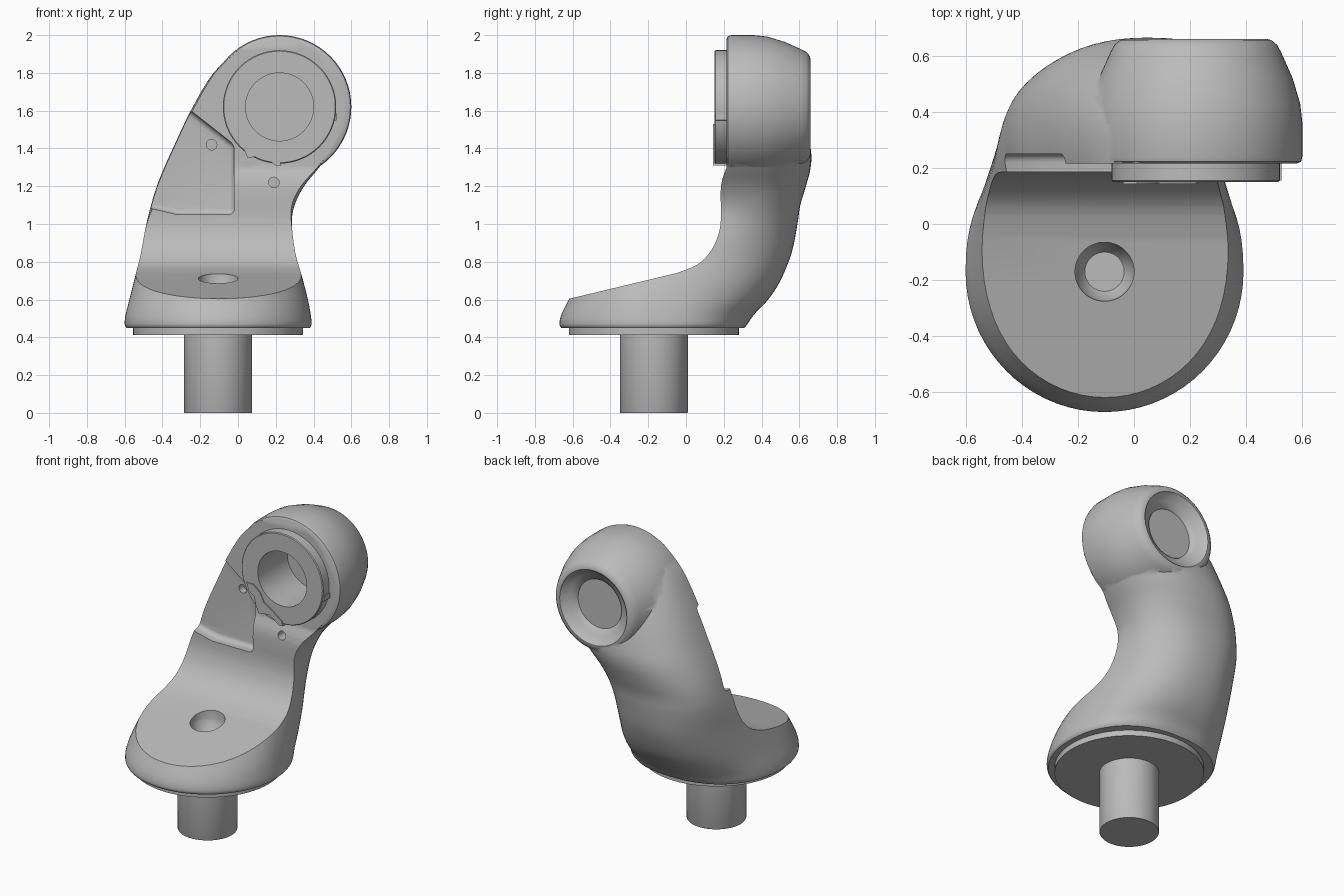
import bpy, bmesh, math
from mathutils import Vector, Matrix

cube = bpy.data.objects.get("Cube")
if cube:
    bpy.data.objects.remove(cube, do_unlink=True)

grey = bpy.data.materials.new("satin_grey")
grey.use_nodes = True
colour = (0.5, 0.5, 0.5, 1)
grey.diffuse_color = colour
grey.node_tree.nodes["Principled BSDF"].inputs["Base Color"].default_value = colour

HEAD = (0.22, 1.62)      # x, z of the eye axis
BASE = (-0.105, -0.17)   # x, y of the peg axis


def finish(name, bm):
    bmesh.ops.recalc_face_normals(bm, faces=bm.faces)
    mesh = bpy.data.meshes.new(name)
    bm.to_mesh(mesh)
    bm.free()
    mesh.materials.append(grey)
    obj = bpy.data.objects.new(name, mesh)
    bpy.context.collection.objects.link(obj)
    return obj


def skin(name, rings):
    """Closed loft through rings of equal point count."""
    bm = bmesh.new()
    loops = [[bm.verts.new(p) for p in ring] for ring in rings]
    n = len(loops[0])
    for a, b in zip(loops, loops[1:]):
        for i in range(n):
            j = (i + 1) % n
            bm.faces.new((a[i], a[j], b[j], b[i]))
    bm.faces.new(loops[0])
    bm.faces.new(loops[-1])
    return finish(name, bm)


def turned(name, profile, centre, along_y=True, sides=64):
    """Solid of revolution from (radius, position along axis) pairs."""
    rings = []
    for r, h in profile:
        ring = []
        for i in range(sides):
            t = math.tau * i / sides
            u, v = centre[0] + r * math.cos(t), centre[1] + r * math.sin(t)
            ring.append((u, h, v) if along_y else (u, v, h))
        rings.append(ring)
    return skin(name, rings)


def prism(name, outline, low, high, along_x=False):
    rings = [[(d, a, b) if along_x else (a, d, b) for a, b in outline]
             for d in (low, high)]
    return skin(name, rings)


def combine(target, tool, operation):
    mod = target.modifiers.new(operation.lower(), "BOOLEAN")
    mod.operation = operation
    mod.solver = "EXACT"
    mod.object = tool
    bpy.context.view_layer.objects.active = target
    bpy.ops.object.modifier_apply(modifier=mod.name)
    tool.hide_render = True
    bpy.data.objects.remove(tool, do_unlink=True)


def smooth_rows(rows, steps=4):
    """Catmull-Rom interpolation between rows of numbers."""
    out = []
    for k in range(len(rows) - 1):
        p0, p1 = Vector(rows[max(k - 1, 0)]), Vector(rows[k])
        p2, p3 = Vector(rows[k + 1]), Vector(rows[min(k + 2, len(rows) - 1)])
        for s in range(steps):
            t = s / steps
            out.append(p1 + (p2 - p0) * t / 2
                       + (p0 * 2 - p1 * 5 + p2 * 4 - p3) * t * t / 2
                       + (p1 * 3 - p0 - p2 * 3 + p3) * t ** 3 / 2)
    out.append(Vector(rows[-1]))
    return out


def section(row, count=72):
    """Rounded plan outline: ellipse in front, fuller curve behind."""
    z, left, right, front, mid, back = row
    ring = []
    for i in range(count):
        t = math.tau * i / count
        c, s = math.cos(t), math.sin(t)
        p = 2 / 2.3 if s > 0 else 1
        x = (left + right) / 2 + (right - left) / 2 * math.copysign(abs(c) ** p, c)
        y = mid + ((back - mid) * s ** p if s > 0 else (mid - front) * s)
        ring.append((x, y, z))
    return ring


# Arm body: height, left, right, front, widest depth, back
arm_rows = [
    (0.45, -0.59, 0.38, -0.66, -0.17, 0.31),
    (0.47, -0.60, 0.39, -0.67, -0.17, 0.325),
    (0.52, -0.595, 0.385, -0.66, -0.17, 0.36),
    (0.60, -0.575, 0.37, -0.62, -0.15, 0.435),
    (0.70, -0.55, 0.345, -0.56, -0.08, 0.50),
    (0.85, -0.515, 0.305, -0.40, 0.06, 0.56),
    (1.00, -0.485, 0.285, -0.20, 0.22, 0.59),
    (1.10, -0.46, 0.30, -0.10, 0.29, 0.605),
    (1.20, -0.43, 0.35, -0.10, 0.30, 0.635),
    (1.30, -0.39, 0.43, -0.10, 0.30, 0.66),
    (1.40, -0.345, 0.50, -0.10, 0.30, 0.66),
    (1.60, -0.25, 0.57, -0.10, 0.30, 0.62),
    (1.80, -0.13, 0.50, -0.10, 0.30, 0.54),
    (1.93, 0.01, 0.38, -0.10, 0.30, 0.44),
]
arm = skin("arm", [section(r) for r in smooth_rows(arm_rows)])

# Concave front face and sloping foot top
front_path = [(-0.05, 0.74), (0.06, 0.785), (0.13, 0.855), (0.17, 0.94),
              (0.185, 1.03), (0.185, 1.2), (0.215, 1.3)]
front_path = [tuple(p) for p in smooth_rows(front_path)]
front_cut = prism("front_cut", [(-1.2, 0.465)] + front_path + [(0.215, 2.3), (-1.2, 2.3)],
                  -2, 2, along_x=True)
combine(arm, front_cut, "DIFFERENCE")

# Round head
head = turned("head", [(0.36, 0.215), (0.375, 0.222), (0.38, 0.24), (0.38, 0.36),
                       (0.372, 0.43), (0.345, 0.52), (0.305, 0.61), (0.29, 0.638),
                       (0.27, 0.655), (0.25, 0.66)], HEAD)
combine(arm, head, "UNION")

# Side pocket in the front face, with filleted floor
pocket = prism("pocket_cut", [(-0.02, 1.05), (-0.02, 1.42), (-0.7, 1.952),
                              (-0.7, 1.17), (-0.45, 1.08), (-0.32, 1.05)], 0.0, 0.25)
soften = pocket.modifiers.new("fillet", "BEVEL")
soften.width = 0.03
soften.segments = 4
bpy.context.view_layer.objects.active = pocket
bpy.ops.object.modifier_apply(modifier=soften.name)
combine(arm, pocket, "DIFFERENCE")

# Raised ring around the eye, then its bore and the dished rear recess
ring = turned("ring", [(0.295, 0.15), (0.3, 0.155), (0.3, 0.3)], HEAD)
combine(arm, ring, "UNION")
combine(arm, turned("bore", [(0.18, 0.05), (0.18, 0.46)], HEAD), "DIFFERENCE")
rear = [(0.16, 0.59), (0.17, 0.605), (0.2, 0.62), (0.235, 0.645), (0.255, 0.67), (0.255, 0.8)]
combine(arm, turned("rear_recess", rear, HEAD), "DIFFERENCE")

# Screw seat in the foot and two locating holes
seat = [(0.07, 0.6), (0.078, 0.61), (0.1, 0.66), (0.105, 0.68), (0.105, 1.0)]
combine(arm, turned("screw_seat", seat, BASE, along_y=False), "DIFFERENCE")
for spot in ((-0.14, 1.42), (0.19, 1.22)):
    combine(arm, turned("pin_hole", [(0.028, 0.05), (0.028, 0.3)], spot, sides=20), "DIFFERENCE")

# Small latch and index nub beside the ring
latch = prism("latch", [(-0.04, 1.53), (0.01, 1.53), (0.06, 1.49), (0.09, 1.43),
                        (0.14, 1.4), (0.22, 1.34), (0.23, 1.31), (0.2, 1.31),
                        (0.13, 1.36), (0.05, 1.35), (0.03, 1.4), (0.02, 1.45),
                        (-0.02, 1.48)], 0.143, 0.27)
nub = prism("index_nub", [(0.5, 1.545), (0.525, 1.55), (0.525, 1.585), (0.5, 1.585)], 0.155, 0.23)

# Base plate and mounting peg
plate = turned("base_plate", [(0.45, 0.412), (0.45, 0.46)], BASE, along_y=False)
peg = turned("mounting_peg", [(0.178, 0.0), (0.18, 0.004), (0.18, 0.42)], BASE, along_y=False)

bpy.ops.object.select_all(action="DESELECT")
for part in (arm, latch, nub, plate, peg):
    part.select_set(True)
bpy.context.view_layer.objects.active = arm
bpy.ops.object.shade_smooth_by_angle(angle=math.radians(32))
